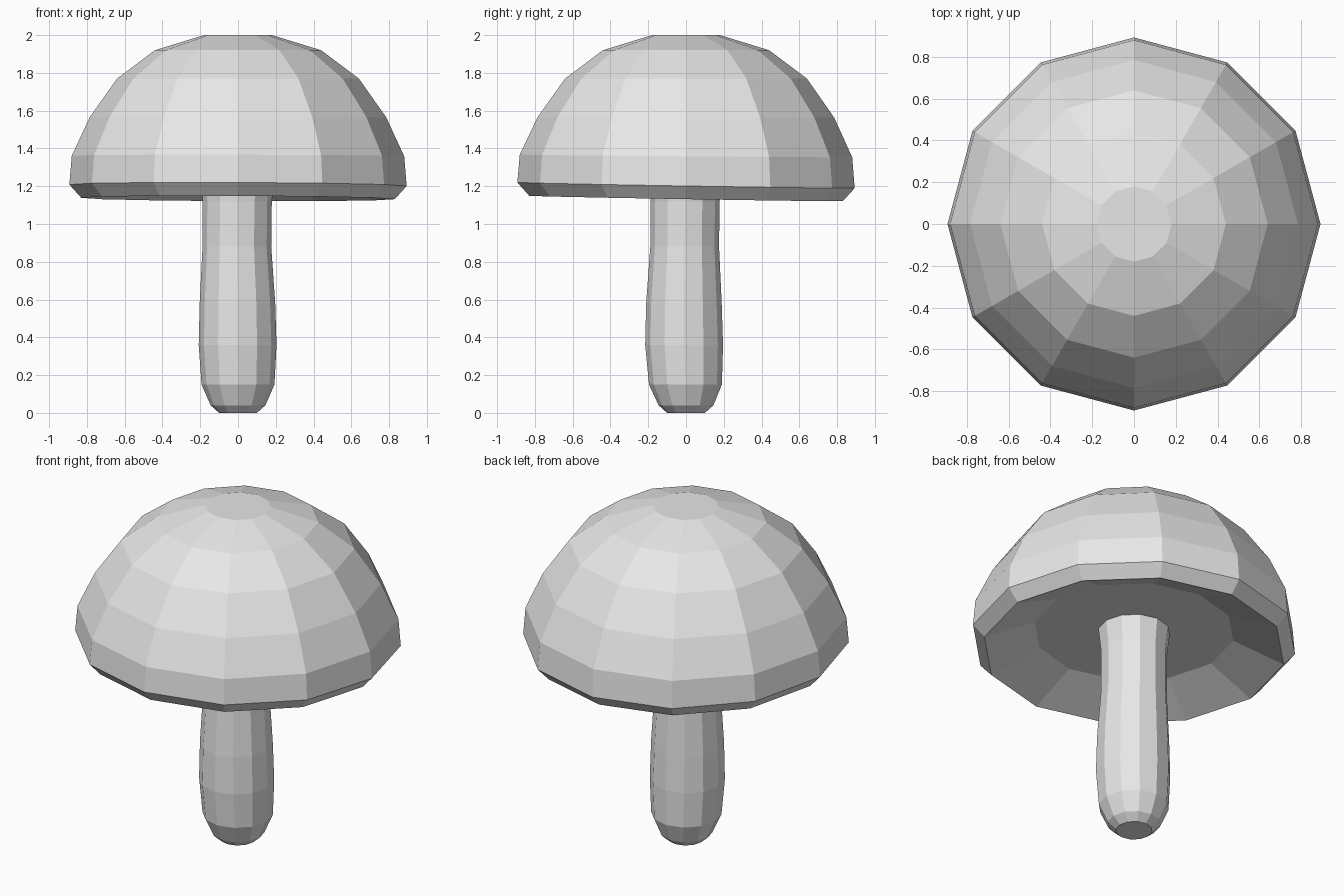
import bpy, bmesh, math

if "Cube" in bpy.data.objects:
    bpy.data.objects.remove(bpy.data.objects["Cube"])

SIDES = 12

mat = bpy.data.materials.new("pale grey")
mat.diffuse_color = (0.8, 0.8, 0.8, 1)
mat.use_nodes = True
mat.node_tree.nodes["Principled BSDF"].inputs["Base Color"].default_value = mat.diffuse_color


def lathe(name, rings):
    """Closed flat-shaded lathe; each ring is (z, radius, centre x, centre y, tilt)."""
    bm = bmesh.new()
    loops = []
    for z, r, cx, cy, tilt in rings:
        loop = []
        for i in range(SIDES):
            a = 2 * math.pi * i / SIDES
            x, y = r * math.cos(a), r * math.sin(a)
            loop.append(bm.verts.new((x + cx, y + cy, z - tilt * (y + 0.25 * x))))
        loops.append(loop)
    for lo, hi in zip(loops, loops[1:]):
        for i in range(SIDES):
            j = (i + 1) % SIDES
            bm.faces.new((lo[i], lo[j], hi[j], hi[i]))
    bm.faces.new(loops[0][::-1])
    bm.faces.new(loops[-1])
    bmesh.ops.recalc_face_normals(bm, faces=bm.faces)
    mesh = bpy.data.meshes.new(name)
    bm.to_mesh(mesh)
    bm.free()
    mesh.materials.append(mat)
    obj = bpy.data.objects.new(name, mesh)
    bpy.context.collection.objects.link(obj)
    return obj


# Stem: rounded foot, slight lean, flared top tucked into the cap
lathe("stem", [
    (0.00, 0.10, 0, 0, 0),
    (0.04, 0.145, 0, 0, 0),
    (0.15, 0.193, 0, -0.003, 0),
    (0.36, 0.206, -0.002, -0.01, 0),
    (0.58, 0.20, -0.003, -0.011, 0),
    (0.88, 0.182, -0.006, -0.007, 0),
    (1.12, 0.183, -0.004, -0.005, 0),
    (1.28, 0.20, 0, 0, 0),
])

# Cap: hollow underside, rolled rim, faceted dome (rim tilts slightly)
lathe("cap", [
    (1.255, 0.55, 0, 0, 0.015),
    (1.135, 0.83, 0, 0, 0.017),
    (1.205, 0.893, 0, 0, 0.017),
    (1.36, 0.88, 0, 0, 0.008),
    (1.565, 0.785, 0, 0, 0.003),
    (1.77, 0.64, 0, 0, 0),
    (1.92, 0.44, 0, 0, 0),
    (2.00, 0.18, 0, 0, 0),
])
